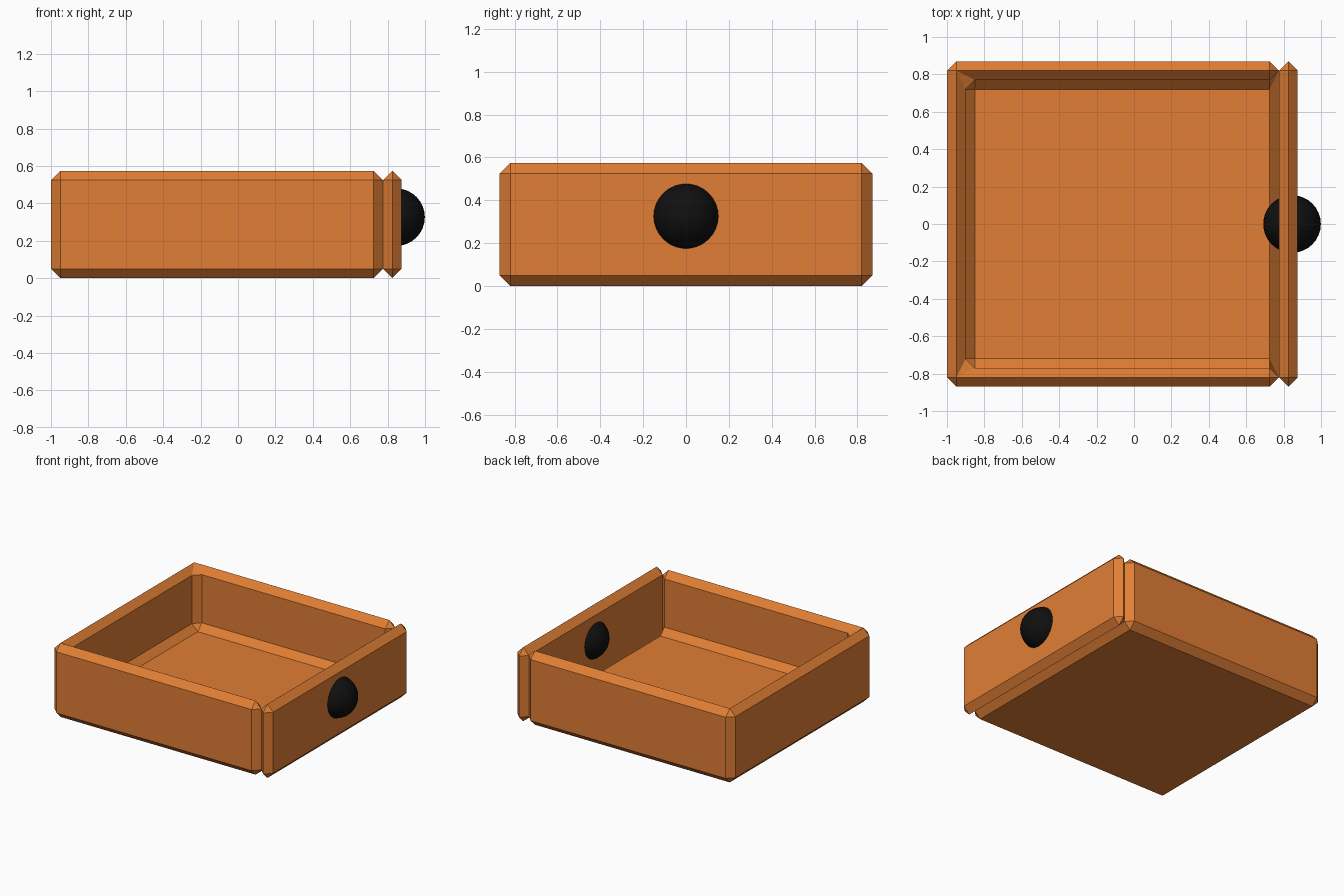
import bpy, bmesh
from mathutils import Matrix, Vector

if "Cube" in bpy.data.objects:
    bpy.data.objects.remove(bpy.data.objects["Cube"])

H = 0.574      # drawer height
W = 0.87       # half width
BEVEL = 0.0499


def material(name, color):
    m = bpy.data.materials.new(name)
    m.diffuse_color = color
    m.use_nodes = True
    m.node_tree.nodes["Principled BSDF"].inputs["Base Color"].default_value = m.diffuse_color
    return m


def box(name, lo, hi, mat, open_dirs=()):
    """Axis-aligned box; faces pointing along open_dirs are removed."""
    lo, hi = Vector(lo), Vector(hi)
    bm = bmesh.new()
    bmesh.ops.create_cube(bm, size=1, matrix=Matrix.LocRotScale((lo + hi) / 2, None, hi - lo))
    bm.normal_update()
    gone = [f for f in bm.faces if any(f.normal.dot(Vector(d)) > 0.9 for d in open_dirs)]
    bmesh.ops.delete(bm, geom=gone, context='FACES')
    me = bpy.data.meshes.new(name)
    bm.to_mesh(me)
    bm.free()
    me.materials.append(mat)
    ob = bpy.data.objects.new(name, me)
    bpy.context.collection.objects.link(ob)
    return ob


def chamfer(ob):
    b = ob.modifiers.new("chamfer", 'BEVEL')
    b.width = BEVEL
    b.segments = 1
    b.limit_method = 'ANGLE'


wood = material("orange_wood", (0.75, 0.21, 0.035, 1))
black = material("black_knob", (0.005, 0.005, 0.005, 1))

# Drawer tray: floor and three walls, open at the top and the panel end
tray = box("drawer_tray", (-1, -W, 0), (0.775, W, H), wood, [(0, 0, 1), (1, 0, 0)])
s = tray.modifiers.new("walls", 'SOLIDIFY')
s.thickness = 0.1
s.offset = -1
s.use_even_offset = True
chamfer(tray)

# Panel closing the open end
panel = box("drawer_panel", (0.775, -W, 0), (0.875, W, H), wood)
chamfer(panel)

# Round knob through the panel
bpy.ops.mesh.primitive_uv_sphere_add(segments=32, ring_count=16, radius=0.154,
                                     location=(0.845, 0, 0.326))
knob = bpy.context.object
knob.name = "knob"
knob.data.materials.append(black)
bpy.ops.object.shade_smooth()
